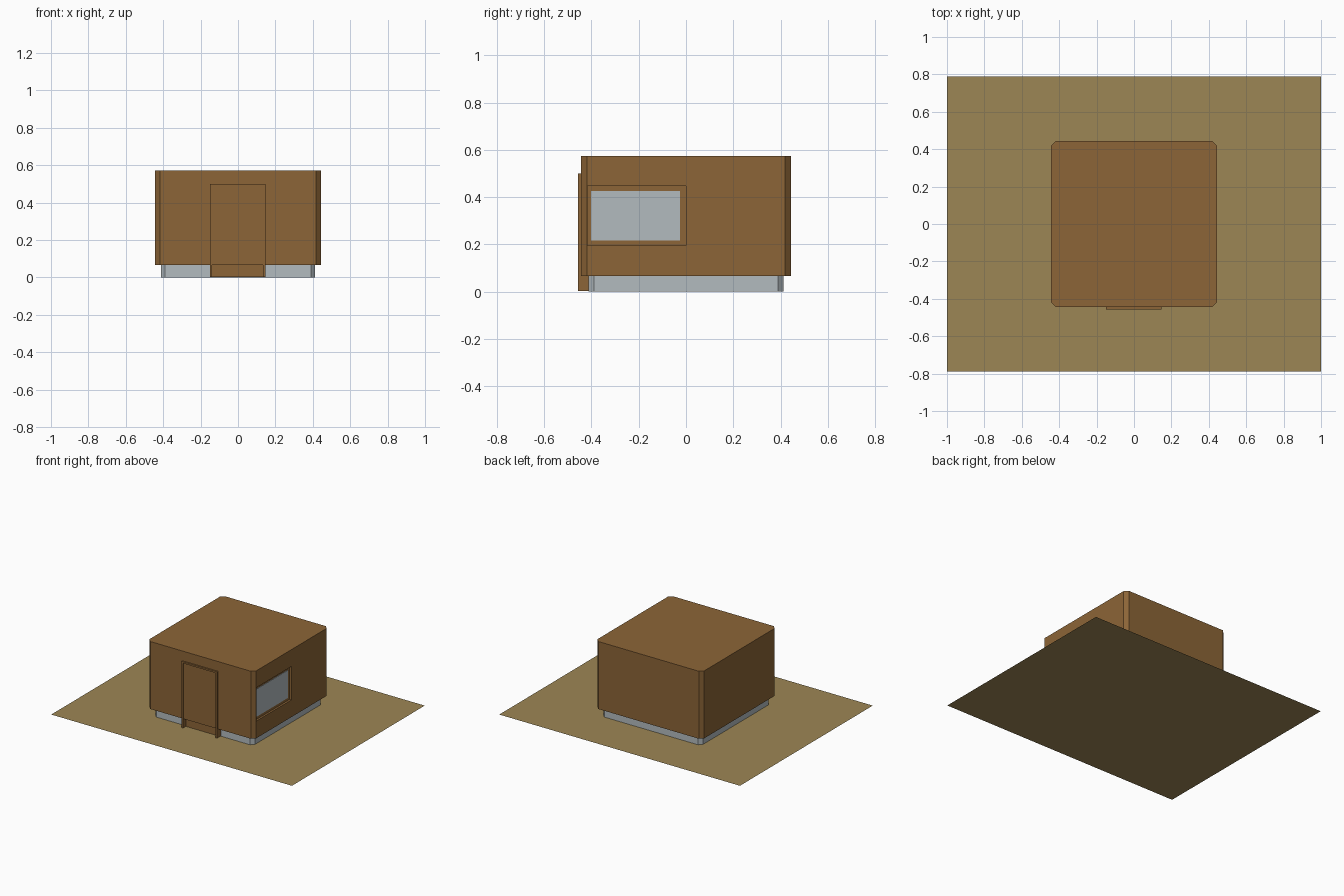
import bpy, bmesh

if "Cube" in bpy.data.objects:
    bpy.data.objects.remove(bpy.data.objects["Cube"])

def material(name, rgb):
    m = bpy.data.materials.new(name)
    m.diffuse_color = (*rgb, 1)
    m.use_nodes = True
    m.node_tree.nodes["Principled BSDF"].inputs["Base Color"].default_value = m.diffuse_color
    return m

BROWN = material("timber brown", (0.262, 0.130, 0.038))
GREY = material("pale grey", (0.45, 0.50, 0.52))
SAND = material("sandy ground", (0.335, 0.240, 0.090))

def finish(name, bm, mat):
    me = bpy.data.meshes.new(name)
    bmesh.ops.recalc_face_normals(bm, faces=bm.faces)
    bm.to_mesh(me)
    bm.free()
    me.materials.append(mat)
    ob = bpy.data.objects.new(name, me)
    bpy.context.collection.objects.link(ob)
    return ob

def block(name, x, y, z, mat, chamfer=0):
    """Box from (min, max) ranges, with optional chamfered upright edges."""
    bm = bmesh.new()
    bmesh.ops.create_cube(bm, size=1)
    for v in bm.verts:
        for i, r in enumerate((x, y, z)):
            v.co[i] = r[1] if v.co[i] > 0 else r[0]
    if chamfer:
        upright = [e for e in bm.edges
                   if abs(e.verts[0].co.z - e.verts[1].co.z) > 1e-4]
        bmesh.ops.bevel(bm, geom=upright, offset=chamfer, segments=1,
                        affect='EDGES', offset_type='OFFSET')
    return finish(name, bm, mat)

# ground sheet
bm = bmesh.new()
bmesh.ops.create_grid(bm, x_segments=1, y_segments=1, size=1)
for v in bm.verts:
    v.co.y *= 0.788
finish("ground_sheet", bm, SAND)

# foundation and cabin body with cut corners
W, F, BASE, TOP = 0.444, 0.413, 0.066, 0.573
block("foundation", (-F, F), (-F, F), (0.001, BASE), GREY, 0.024)
cabin = block("cabin_body", (-W, W), (-W, W), (BASE, TOP), BROWN, 0.026)

# window recess on the right side
cutter = block("window_cutter", (W - 0.015, W + 0.05), (-0.417, 0.0),
               (0.195, 0.446), BROWN)
cutter.hide_render = True
cutter.hide_set(True)
cut = cabin.modifiers.new("window recess", 'BOOLEAN')
cut.operation, cut.object, cut.solver = 'DIFFERENCE', cutter, 'EXACT'
bpy.context.view_layer.objects.active = cabin
bpy.ops.object.modifier_apply(modifier=cut.name)
bpy.data.objects.remove(cutter)

# glass plate set in the recess, leaving a brown border
block("window_glass", (W - 0.016, W - 0.011), (-0.402, -0.025),
      (0.217, 0.425), GREY)

# door: two posts, head, leaf and recessed threshold
L, R, T, Y = -0.15, 0.146, 0.012, -0.456
for name, x0 in (("left_door_post", L), ("right_door_post", R - T)):
    block(name, (x0, x0 + T), (Y, -0.405), (0.002, 0.50), BROWN)
block("door_head", (L + T, R - T), (Y, -0.42), (0.488, 0.50), BROWN)
block("door_leaf", (L + T, R - T), (-0.448, -0.42), (BASE + 0.002, 0.488), BROWN)
block("door_threshold", (L + T, R - T), (-0.422, -0.405), (0.002, BASE + 0.002), BROWN)
